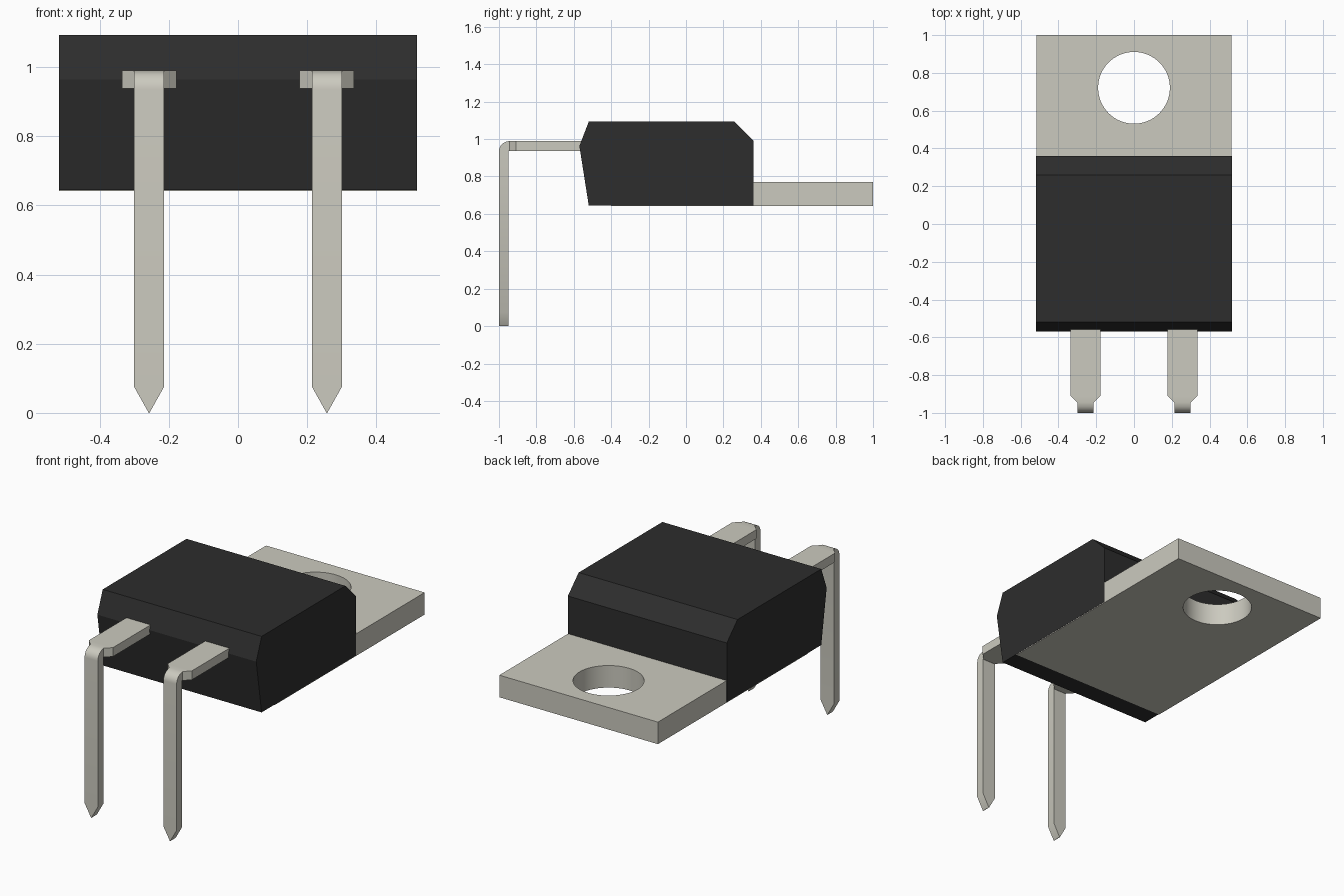
import bpy, bmesh, math

if "Cube" in bpy.data.objects:
    bpy.data.objects.remove(bpy.data.objects["Cube"], do_unlink=True)


def material(name, colour):
    mat = bpy.data.materials.new(name)
    mat.use_nodes = True
    mat.diffuse_color = colour
    mat.node_tree.nodes["Principled BSDF"].inputs["Base Color"].default_value = colour
    return mat


BLACK = material("black plastic", (0.026, 0.026, 0.026, 1))
METAL = material("tinned metal", (0.60, 0.59, 0.52, 1))


def finish(bm, name, mat):
    bmesh.ops.recalc_face_normals(bm, faces=bm.faces)
    mesh = bpy.data.meshes.new(name)
    bm.to_mesh(mesh)
    bm.free()
    mesh.materials.append(mat)
    obj = bpy.data.objects.new(name, mesh)
    bpy.context.collection.objects.link(obj)
    return obj


def smooth(obj):
    bpy.ops.object.select_all(action='DESELECT')
    obj.select_set(True)
    bpy.context.view_layer.objects.active = obj
    bpy.ops.object.shade_smooth_by_angle(angle=math.radians(30))


def loft(rings, name, mat):
    """Join rings of equal point count and cap both ends."""
    bm = bmesh.new()
    rows = [[bm.verts.new(p) for p in ring] for ring in rings]
    n = len(rows[0])
    for a, b in zip(rows, rows[1:]):
        for i in range(n):
            j = (i + 1) % n
            bm.faces.new((a[i], a[j], b[j], b[i]))
    bm.faces.new(rows[0])
    bm.faces.new(rows[-1])
    return finish(bm, name, mat)


# Moulded body: side profile extruded across the width
W = 0.518
profile = [(-0.52, 1.093), (0.26, 1.093), (0.36, 0.993),
           (0.36, 0.645), (-0.52, 0.645), (-0.57, 0.963)]
loft([[(x, y, z) for y, z in profile] for x in (-W, W)], "body", BLACK)

# Mounting tab: back plate with a round hole
T, Y0, Y1, Z0, Z1 = 0.517, -0.40, 1.0, 0.641, 0.771
tab = loft([[(-T, Y0, z), (T, Y0, z), (T, Y1, z), (-T, Y1, z)] for z in (Z0, Z1)],
           "mounting_tab", METAL)
bm = bmesh.new()
bmesh.ops.create_cone(bm, cap_ends=True, segments=64, radius1=0.19, radius2=0.19, depth=0.5)
bmesh.ops.translate(bm, verts=bm.verts, vec=(0, 0.721, 0.7))
cutter = finish(bm, "hole_cutter", METAL)
cutter.hide_render = True
cut = tab.modifiers.new("hole", 'BOOLEAN')
cut.operation = 'DIFFERENCE'
cut.object = cutter
bpy.context.view_layer.objects.active = tab
bpy.ops.object.modifier_apply(modifier=cut.name)
bpy.data.objects.remove(cutter, do_unlink=True)
smooth(tab)


# Leads: wide shoulder, narrow neck, rounded bend and pointed foot
def lead(name, cx):
    top, low, front, rear = 0.99, 0.937, -1.0, -0.949
    wide, thin = 0.079, 0.043
    # Stations: outer point, inner point, half width
    stations = [((y, top), (y, low), w)
                for y, w in ((-0.5, wide), (-0.91, wide), (-0.945, thin))]
    for i in range(1, 9):
        a = math.radians(90 * i / 8)
        ring = [(rear + 0.002 - r * math.sin(a), low - 0.002 + r * math.cos(a))
                for r in (0.053, 0.002)]
        stations.append((ring[0], ring[1], thin))
    stations += [((front, z), (rear, z), w) for z, w in ((0.075, thin), (0.0, 0.001))]
    rings = [[(cx - w, *o), (cx + w, *o), (cx + w, *i), (cx - w, *i)]
             for o, i, w in stations]
    smooth(loft(rings, name, METAL))


lead("left_lead", 0.257)
lead("right_lead", -0.257)
